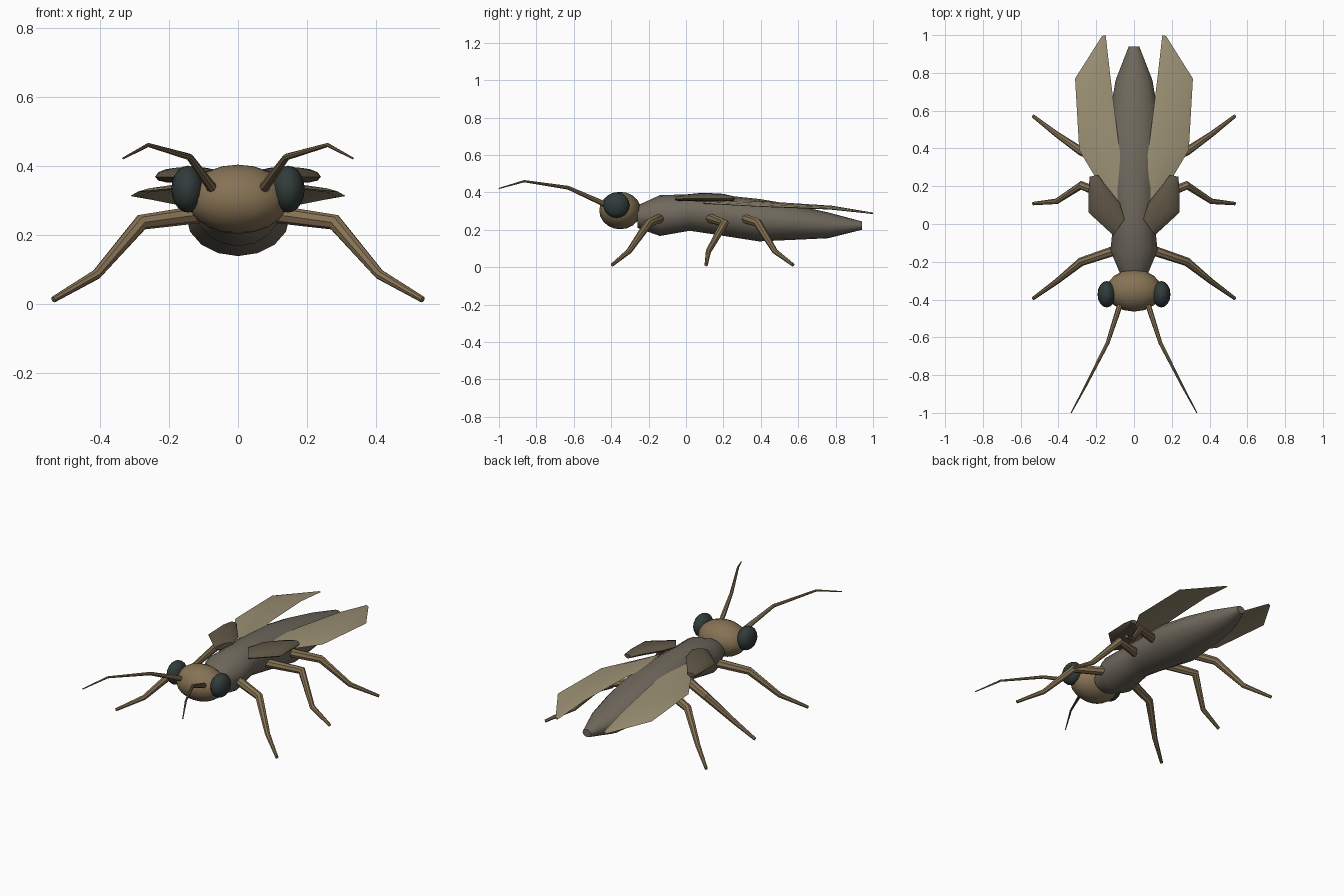
import bpy, bmesh, math
from mathutils import Vector

if "Cube" in bpy.data.objects:
    bpy.data.objects.remove(bpy.data.objects["Cube"])


def material(name, rgb):
    m = bpy.data.materials.new(name)
    m.diffuse_color = (*rgb, 1)
    m.use_nodes = True
    m.node_tree.nodes["Principled BSDF"].inputs["Base Color"].default_value = m.diffuse_color
    return m


BODY = material("body_grey", (0.16, 0.14, 0.108))
TAN = material("tan", (0.24, 0.17, 0.09))
EYE = material("eye_dark", (0.03, 0.045, 0.042))
COVER = material("cover_brown", (0.115, 0.092, 0.06))
WING = material("wing_pale", (0.33, 0.28, 0.175))


def smooth(ob, angle):
    bpy.ops.object.select_all(action='DESELECT')
    ob.select_set(True)
    bpy.context.view_layer.objects.active = ob
    bpy.ops.object.shade_smooth_by_angle(angle=math.radians(angle))


def finish(name, bm, mat, angle=40):
    bmesh.ops.recalc_face_normals(bm, faces=bm.faces)
    me = bpy.data.meshes.new(name)
    bm.to_mesh(me)
    bm.free()
    me.materials.append(mat)
    ob = bpy.data.objects.new(name, me)
    bpy.context.collection.objects.link(ob)
    smooth(ob, angle)
    return ob


def skin(bm, rings):
    """Join rings of vertices and cap both ends."""
    n = len(rings[0])
    for a, b in zip(rings, rings[1:]):
        for i in range(n):
            j = (i + 1) % n
            bm.faces.new((a[i], a[j], b[j], b[i]))
    bm.faces.new(rings[0])
    bm.faces.new(rings[-1])


def loft(name, sections, mat, n=12, mirror=False, angle=40):
    """Sections are (one edge, other edge, half thickness): elliptical rings."""
    bm = bmesh.new()
    rings = []
    for p, q, h in sections:
        p, q = Vector(p), Vector(q)
        mid, side = (p + q) / 2, (q - p) / 2
        ts = [2 * math.pi * i / n for i in range(n)]
        rings.append([bm.verts.new(mid + side * math.cos(t) + Vector((0, 0, h * math.sin(t)))) for t in ts])
    skin(bm, rings)
    ob = finish(name, bm, mat, angle)
    if mirror:
        ob.modifiers.new("mirror", 'MIRROR')
    return ob


def tube(name, points, radii, mat, n=8):
    """Tapered jointed limb, mirrored across x."""
    bm = bmesh.new()
    pts = [Vector(p) for p in points]
    rings = []
    for i, (p, r) in enumerate(zip(pts, radii)):
        d = (pts[min(i + 1, len(pts) - 1)] - pts[max(i - 1, 0)]).normalized()
        u = d.cross(Vector((0, 0, 1))).normalized()
        v = u.cross(d)
        ts = [2 * math.pi * k / n for k in range(n)]
        rings.append([bm.verts.new(p + r * (u * math.cos(t) + v * math.sin(t))) for t in ts])
    skin(bm, rings)
    finish(name, bm, mat).modifiers.new("mirror", 'MIRROR')


def ball(name, loc, size, mat, mirror=False):
    bm = bmesh.new()
    bmesh.ops.create_uvsphere(bm, u_segments=16, v_segments=10, radius=1)
    for v in bm.verts:
        v.co = Vector([c * s + l for c, s, l in zip(v.co, size, loc)])
    ob = finish(name, bm, mat)
    if mirror:
        ob.modifiers.new("mirror", 'MIRROR')


# Thorax and abdomen: y, half width, bottom z, top z
profile = [(-0.26, 0.075, 0.21, 0.33), (-0.14, 0.125, 0.167, 0.385), (0.02, 0.108, 0.195, 0.39),
           (0.12, 0.115, 0.18, 0.393), (0.39, 0.15, 0.138, 0.365), (0.57, 0.13, 0.146, 0.335),
           (0.76, 0.098, 0.155, 0.293), (0.94, 0.028, 0.2, 0.245)]
loft("body", [((-w, y, (a + b) / 2), (w, y, (a + b) / 2), (b - a) / 2) for y, w, a, b in profile], BODY, 16)

# Head and eyes
ball("head", (0, -0.352, 0.303), (0.148, 0.112, 0.1), TAN)
ball("eyes", (0.145, -0.372, 0.332), (0.048, 0.07, 0.068), EYE, True)

# Antennae
tube("antennae", [(0.075, -0.43, 0.335), (0.14, -0.63, 0.425), (0.26, -0.865, 0.46), (0.333, -1.0, 0.421)],
     (0.015, 0.01, 0.006, 0.003), TAN)

# Legs
x_z = [(0.07, 0.265), (0.28, 0.236), (0.41, 0.085), (0.535, 0.012)]
for name, ys in (("front_legs", (-0.13, -0.2, -0.305, -0.395)),
                 ("middle_legs", (0.12, 0.205, 0.12, 0.108)),
                 ("hind_legs", (0.3, 0.385, 0.475, 0.572))):
    tube(name, [(x, y, z) for (x, z), y in zip(x_z, ys)], (0.027, 0.023, 0.015, 0.009), TAN)

# Short wing covers
loft("wing_covers", [((0.05, 0.025, 0.378), (0.11, -0.06, 0.365), 0.016),
                     ((0.075, 0.11, 0.382), (0.24, 0.06, 0.368), 0.022),
                     ((0.15, 0.205, 0.376), (0.24, 0.185, 0.368), 0.02),
                     ((0.19, 0.26, 0.368), (0.235, 0.25, 0.366), 0.012)], COVER, 10, True, 35)

# Long hind wings
loft("hind_wings", [((0.045, 0.16, 0.355), (0.11, 0.09, 0.342), 0.007),
                    ((0.085, 0.46, 0.348), (0.29, 0.39, 0.325), 0.008),
                    ((0.125, 0.78, 0.325), (0.312, 0.77, 0.312), 0.008),
                    ((0.15, 1.0, 0.29), (0.17, 0.995, 0.287), 0.004)], WING, 8, True, 30)
